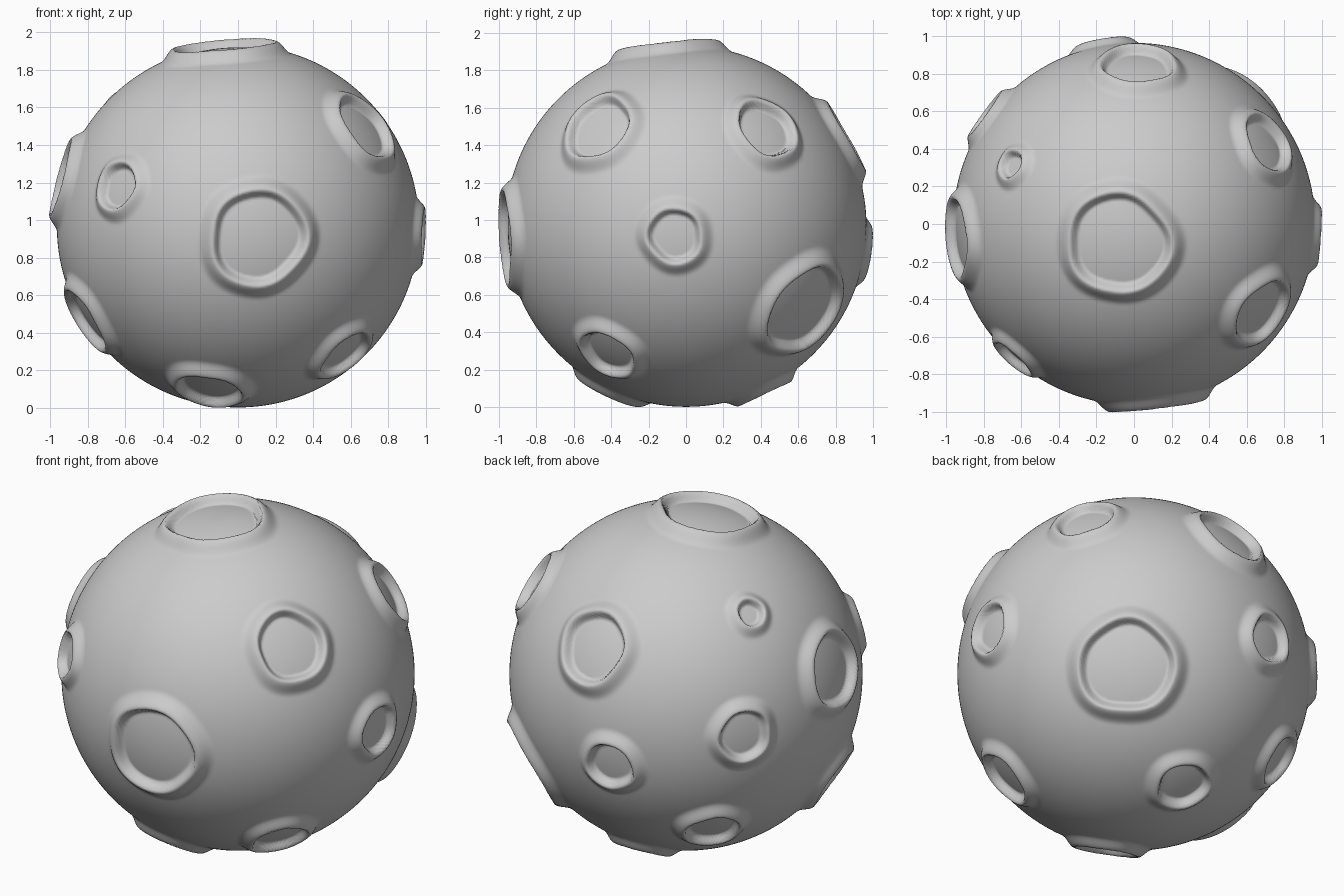
import bpy, bmesh, math, random
from mathutils import Vector

if "Cube" in bpy.data.objects:
    bpy.data.objects.remove(bpy.data.objects["Cube"])

random.seed(4)
R, CENTRE_Z, GRID = 0.965, 0.975, 140

# Craters: direction from the centre, inner floor radius
CRATERS = [
    (.11, -.96, -.06, .215), (-.63, -.70, .21, .10), (.67, -.46, .52, .16),
    (-.80, -.23, -.49, .155), (-.15, -.41, -.86, .145), (.56, -.41, -.67, .13),
    (.96, -.06, -.05, .115), (-.08, -.10, .96, .23), (-.93, -.07, .25, .175),
    (-.64, .31, .65, .055), (.02, .84, .475, .165), (.71, .43, .52, .14),
    (.58, .63, -.44, .22), (-.16, .94, -.14, .11), (-.78, .57, .06, .115),
    (-.56, .55, -.57, .12), (0, .41, -.87, .12),
]


def smooth(t):
    t = min(1, max(0, t))
    return t * t * (3 - 2 * t)


def crater_height(s, k):
    """Height over the sphere at distance s outside the floor edge."""
    wall, skirt, rim, floor = .032 * k, .10 * k, .046 * k, -.012
    if s < wall:
        return floor + (rim - floor) * smooth(s / wall)
    return rim * (1 - smooth((s - wall) / skirt)) ** 1.2


# Local frame and irregular outline for each crater
pits = []
for x, y, z, r in CRATERS:
    n = Vector((x, y, z)).normalized()
    u = n.orthogonal().normalized()
    waves = [(2, .025), (3, .03), (5, .02)]
    waves = [(f, a, random.uniform(0, math.tau)) for f, a in waves]
    k = .6 + .4 * min(1, r / .2)
    pits.append((n, u, n.cross(u), r, k, waves, math.cos((r * 1.1 + .15) / R)))

# Even quad ball made from a gridded cube
bm = bmesh.new()
bmesh.ops.create_cube(bm, size=2)
bmesh.ops.subdivide_edges(bm, edges=bm.edges[:], cuts=GRID - 1, use_grid_fill=True)
for v in bm.verts:
    d = Vector([math.tan(c * math.pi / 4) for c in v.co]).normalized()
    h = 0
    # Push rims out and floors in
    for n, u, w, r, k, waves, limit in pits:
        c = d.dot(n)
        if c > limit:
            a = math.atan2(d.dot(w), d.dot(u))
            edge = r * (1 + sum(m * math.sin(f * a + p) for f, m, p in waves))
            e = crater_height(R * math.acos(min(1, c)) - edge, k)
            if abs(e) > abs(h):
                h = e
    v.co = d * (R + h)
for f in bm.faces:
    f.smooth = True
mesh = bpy.data.meshes.new("cratered_moon")
bm.to_mesh(mesh)
bm.free()
moon = bpy.data.objects.new("cratered_moon", mesh)
bpy.context.collection.objects.link(moon)

# Stand it on the ground
moon.location.z = -min(v.co.z for v in mesh.vertices)
